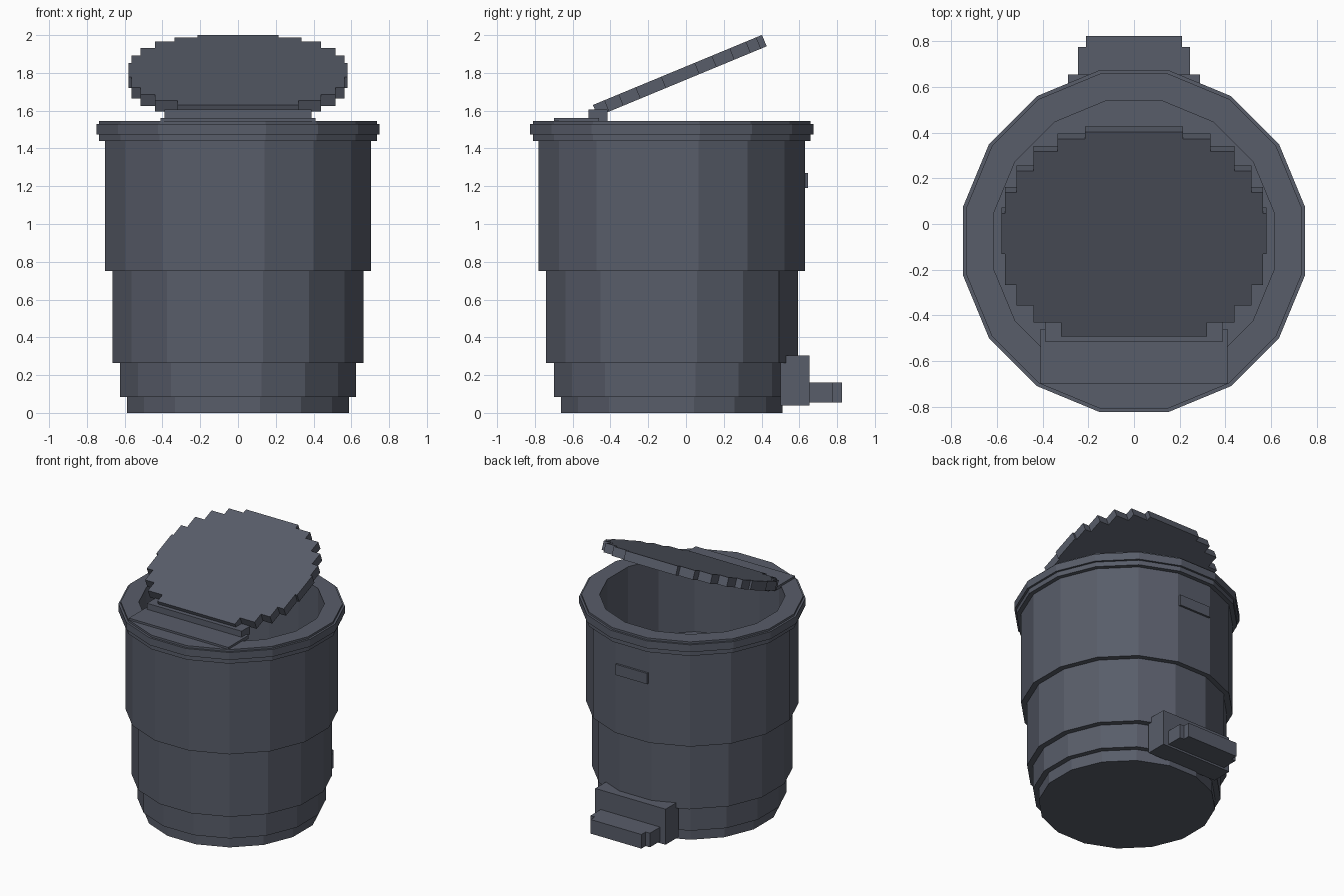
import bpy, bmesh
from math import cos, sin, pi, radians
from mathutils import Matrix, Vector

cube = bpy.data.objects.get("Cube")
if cube:
    bpy.data.objects.remove(cube, do_unlink=True)

SIDES = 16
CENTER_Y = -0.075          # axis of the bin body
CORNER = cos(pi / SIDES)   # flat-to-corner ratio of the polygon

slate = bpy.data.materials.new("slate_grey")
slate.use_nodes = True
colour = (0.098, 0.109, 0.142, 1)
slate.diffuse_color = colour
slate.node_tree.nodes["Principled BSDF"].inputs["Base Color"].default_value = colour


def finish(name, bm, matrix=Matrix()):
    bmesh.ops.recalc_face_normals(bm, faces=bm.faces)
    mesh = bpy.data.meshes.new(name)
    bm.to_mesh(mesh)
    bm.free()
    mesh.materials.append(slate)
    obj = bpy.data.objects.new(name, mesh)
    obj.matrix_world = matrix
    bpy.context.collection.objects.link(obj)
    return obj


def ring_point(apothem, i, z):
    a = 2 * pi * (i + 0.5) / SIDES
    r = apothem / CORNER
    return Vector((r * cos(a), CENTER_Y + r * sin(a), z))


def lathe(name, profile):
    """Revolve (apothem, z) points and close both ends."""
    bm = bmesh.new()
    rings = [[bm.verts.new(ring_point(r, i, z)) for i in range(SIDES)] for r, z in profile]
    for a, b in zip(rings, rings[1:]):
        for i in range(SIDES):
            j = (i + 1) % SIDES
            bm.faces.new((a[i], a[j], b[j], b[i]))
    bm.faces.new(rings[0])
    bm.faces.new(rings[-1])
    return finish(name, bm)


def prism(name, outline, height, matrix=Matrix()):
    """Extrude a flat outline upwards."""
    bm = bmesh.new()
    face = bm.faces.new([bm.verts.new(p) for p in outline])
    top = bmesh.ops.extrude_face_region(bm, geom=[face])["geom"]
    verts = [v for v in top if isinstance(v, bmesh.types.BMVert)]
    bmesh.ops.translate(bm, verts=verts, vec=(0, 0, height))
    return finish(name, bm, matrix)


def box(name, half_x, y0, y1, z0, z1):
    outline = [(-half_x, y0, z0), (half_x, y0, z0), (half_x, y1, z0), (-half_x, y1, z0)]
    return prism(name, outline, z1 - z0)


# Stepped hollow body with its rim and inner floor
lathe("bin_body", [
    (0.587, 0), (0.587, 0.085), (0.625, 0.085), (0.625, 0.265),
    (0.665, 0.265), (0.665, 0.75), (0.705, 0.75), (0.705, 1.44),
    (0.735, 1.44), (0.735, 1.475), (0.75, 1.475), (0.75, 1.53),
    (0.735, 1.53), (0.735, 1.545), (0.615, 1.545), (0.615, 0.98)])

# Shallow panel wrapped round three back faces
back = range(2, 6)
prism("back_panel",
      [ring_point(0.669, i, 0.265) for i in back] +
      [ring_point(0.64, i, 0.265) for i in reversed(back)], 0.485)

# Small grip on the back, hinge parts and pedal
box("back_grip", 0.13, 0.6, 0.645, 1.19, 1.27)
box("hinge_plate", 0.41, -0.70, -0.46, 1.535, 1.56)
box("hinge_block", 0.39, -0.515, -0.415, 1.545, 1.605)
box("pedal_housing", 0.29, 0.5, 0.655, 0.04, 0.305)
box("pedal_bar", 0.245, 0.64, 0.775, 0.055, 0.16)
box("pedal_tip", 0.21, 0.77, 0.825, 0.055, 0.16)

# Open lid: stepped round outline, tilted about the hinge
TILT = radians(22.5)
edges = [0, 0.065, 0.146, 0.244, 0.39, 0.584, 0.682, 0.785, 0.877, 0.936, 0.969]
widths = [0.32, 0.44, 0.515, 0.565, 0.58, 0.565, 0.515, 0.44, 0.335, 0.215]
widths[5:5] = [0.58]
right_side = []
for w, y0, y1 in zip(widths[:5] + widths[6:], edges, edges[1:]):
    right_side += [(w, y0, 0), (w, y1, 0)]
left_side = [(-x, y, z) for x, y, z in reversed(right_side)]
lid_place = Matrix.Translation((0, -0.468, 1.57)) @ Matrix.Rotation(TILT, 4, 'X')
prism("lid", right_side + left_side, 0.065, lid_place)
